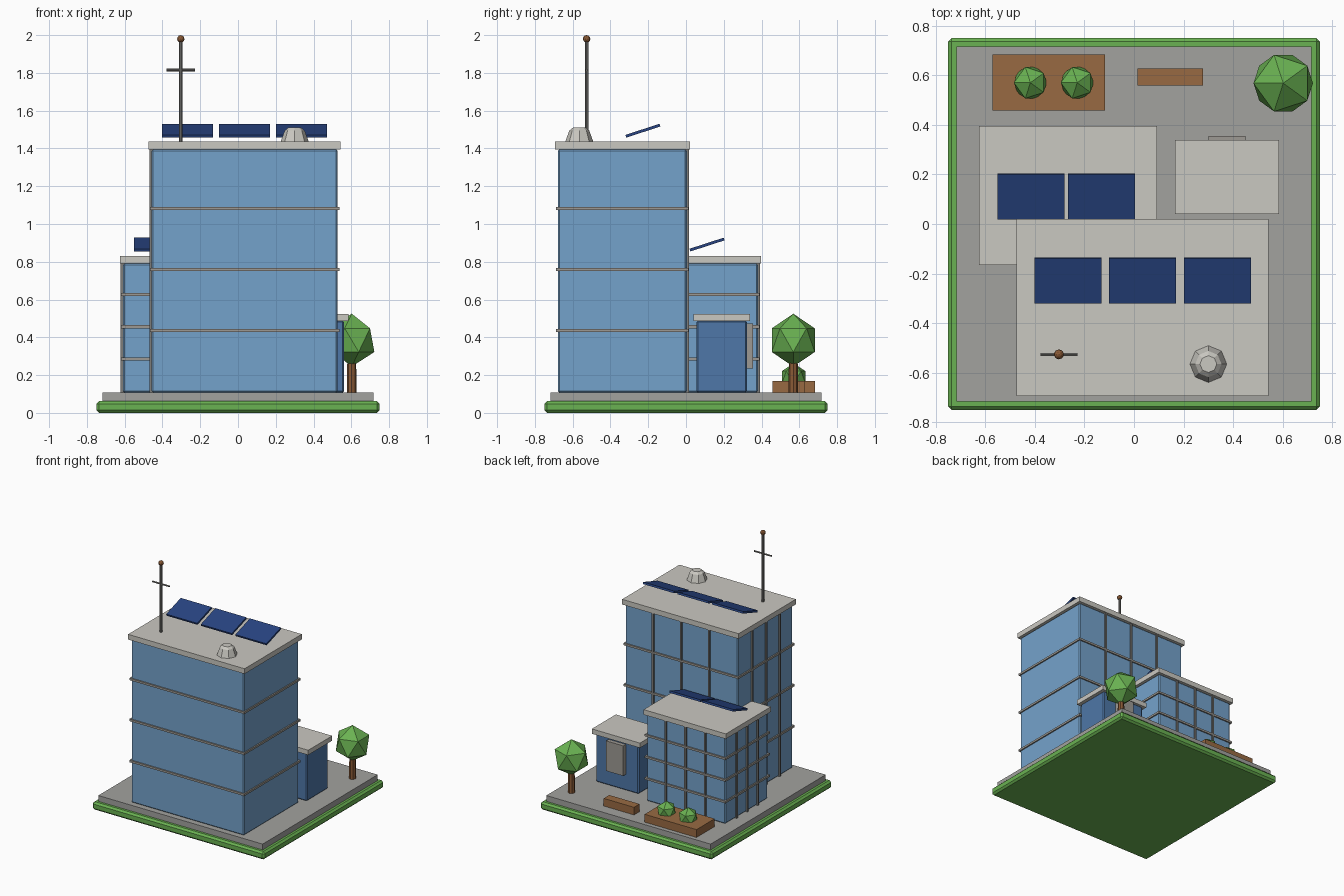
import bpy, bmesh, math
from mathutils import Matrix, Vector

if "Cube" in bpy.data.objects:
    bpy.data.objects.remove(bpy.data.objects["Cube"])


def mat(name, r, g, b):
    lin = [((c / 255 + 0.055) / 1.055) ** 2.4 for c in (r, g, b)]
    m = bpy.data.materials.new(name)
    m.diffuse_color = (*lin, 1)
    m.use_nodes = True
    m.node_tree.nodes["Principled BSDF"].inputs["Base Color"].default_value = m.diffuse_color
    return m


GREEN = mat("leaf_green", 106, 178, 82)
PAVE = mat("paving_grey", 162, 162, 159)
GLASS = mat("glass_blue", 116, 162, 203)
DEEP = mat("deep_blue", 78, 119, 168)
ROOF = mat("pale_concrete", 202, 200, 193)
TRIM = mat("trim_grey", 158, 154, 148)
METAL = mat("metal_grey", 126, 125, 122)
WOOD = mat("wood_brown", 152, 106, 66)
BARK = mat("bark_brown", 138, 90, 54)
NAVY = mat("solar_navy", 40, 68, 130)


def finish(name, bm, material, loc=(0, 0, 0)):
    me = bpy.data.meshes.new(name)
    bmesh.ops.recalc_face_normals(bm, faces=bm.faces)
    bm.to_mesh(me)
    bm.free()
    me.materials.append(material)
    ob = bpy.data.objects.new(name, me)
    ob.location = loc
    bpy.context.collection.objects.link(ob)
    return ob


def box(name, x0, x1, y0, y1, z0, z1, material, bevel=0.0, tilt=0.0):
    bm = bmesh.new()
    bmesh.ops.create_cube(bm, size=1)
    bmesh.ops.scale(bm, vec=(x1 - x0, y1 - y0, z1 - z0), verts=bm.verts)
    if bevel:
        bmesh.ops.bevel(bm, geom=bm.edges[:], offset=bevel, segments=1, affect='EDGES')
    ob = finish(name, bm, material, ((x0 + x1) / 2, (y0 + y1) / 2, (z0 + z1) / 2))
    ob.rotation_euler.x = tilt
    return ob


def lathe(name, rings, sides, loc, material, rot=None):
    """Stack of (radius, height) rings with flat end caps."""
    bm = bmesh.new()
    loops = [[bm.verts.new((r * math.cos(2 * math.pi * i / sides),
                            r * math.sin(2 * math.pi * i / sides), z))
              for i in range(sides)] for r, z in rings]
    for a, b in zip(loops, loops[1:]):
        for i in range(sides):
            j = (i + 1) % sides
            bm.faces.new((a[i], a[j], b[j], b[i]))
    bm.faces.new(loops[0][::-1])
    bm.faces.new(loops[-1])
    if rot:
        bmesh.ops.transform(bm, matrix=rot, verts=bm.verts)
    return finish(name, bm, material, loc)


def ico(name, r, loc, material, zscale=1.0, sub=1):
    bm = bmesh.new()
    bmesh.ops.create_icosphere(bm, subdivisions=sub, radius=r)
    bmesh.ops.scale(bm, vec=(1, 1, zscale), verts=bm.verts)
    bmesh.ops.rotate(bm, cent=(0, 0, 0), matrix=Matrix.Rotation(math.pi, 3, 'Z'), verts=bm.verts)
    return finish(name, bm, material, loc)


def block(name, cx, cy, hx, hy, top, roof_top, bands):
    """Glass block with floor bands, mullions on the left and back, and a roof slab."""
    z0 = 0.108
    box(name + "_body", cx - hx, cx + hx, cy - hy, cy + hy, z0, top, GLASS, 0.008)
    for k, z in enumerate(bands):
        p = 0.01
        box(f"{name}_floor_band_{k}", cx - hx - p, cx + hx + p, cy - hy - p, cy + hy + p,
            z - 0.008, z + 0.008, TRIM)
    w, p = 0.007, 0.012
    for k in (-0.5, 0, 0.5):
        x, y = cx + k * hx, cy + k * hy
        box(f"{name}_back_mullion_{k}", x - w, x + w, cy + hy - 0.01, cy + hy + p, z0, top, METAL)
        box(f"{name}_left_mullion_{k}", cx - hx - p, cx - hx + 0.01, y - w, y + w, z0, top, METAL)
    q = 0.016
    box(name + "_roof", cx - hx - q, cx + hx + q, cy - hy - q, cy + hy + q, top, roof_top, ROOF)


# Ground
box("lawn_base", -0.75, 0.75, -0.75, 0.75, 0, 0.062, GREEN, 0.014)
box("paving", -0.717, 0.717, -0.717, 0.717, 0.05, 0.108, PAVE)

# Tower and lower wing
block("tower", 0.035, -0.337, 0.492, 0.341, 1.395, 1.436, (0.435, 0.759, 1.082))
block("wing", -0.266, 0.115, 0.343, 0.265, 0.79, 0.83, (0.286, 0.456, 0.627))

# Annex with door panel
box("annex_body", 0.188, 0.562, 0.055, 0.322, 0.108, 0.488, DEEP, 0.008)
box("annex_roof", 0.165, 0.585, 0.04, 0.338, 0.486, 0.524, ROOF)
box("annex_panel", 0.30, 0.45, 0.315, 0.354, 0.235, 0.472, TRIM)

# Solar panels, tilted towards the front
for i, (x, y, z) in enumerate([(-0.267, -0.228, 1.494), (0.035, -0.228, 1.494), (0.337, -0.228, 1.494),
                               (-0.416, 0.111, 0.891), (-0.131, 0.111, 0.891)]):
    box(f"solar_panel_{i}", x - 0.135, x + 0.135, y - 0.095, y + 0.095,
        z - 0.0075, z + 0.0075, NAVY, tilt=math.radians(18))

# Mast on the tower roof
mx, my = -0.303, -0.526
lathe("mast_pole", [(0.01, 1.43), (0.01, 1.985)], 8, (mx, my, 0), METAL)
lathe("mast_crossbar", [(0.007, -0.075), (0.007, 0.075)], 6, (mx, my, 1.815), METAL,
      Matrix.Rotation(math.pi / 2, 4, 'Y'))
ico("mast_tip", 0.02, (mx, my, 1.98), BARK, sub=2)

# Roof dome
lathe("roof_dome", [(0.075, 0), (0.053, 0.06), (0.034, 0.076)], 8, (0.30, -0.565, 1.434), ROOF)

# Garden
lathe("tree_trunk", [(0.026, 0.105), (0.023, 0.30)], 8, (0.602, 0.568, 0), BARK)
ico("tree_crown", 0.134, (0.602, 0.568, 0.385), GREEN, 1.045)
box("planter", -0.57, -0.117, 0.457, 0.683, 0.105, 0.17, WOOD)
for i, x in enumerate((-0.418, -0.229)):
    ico(f"bush_{i}", 0.074, (x, 0.57, 0.188), GREEN)
box("bench", 0.015, 0.279, 0.558, 0.627, 0.105, 0.168, WOOD)
